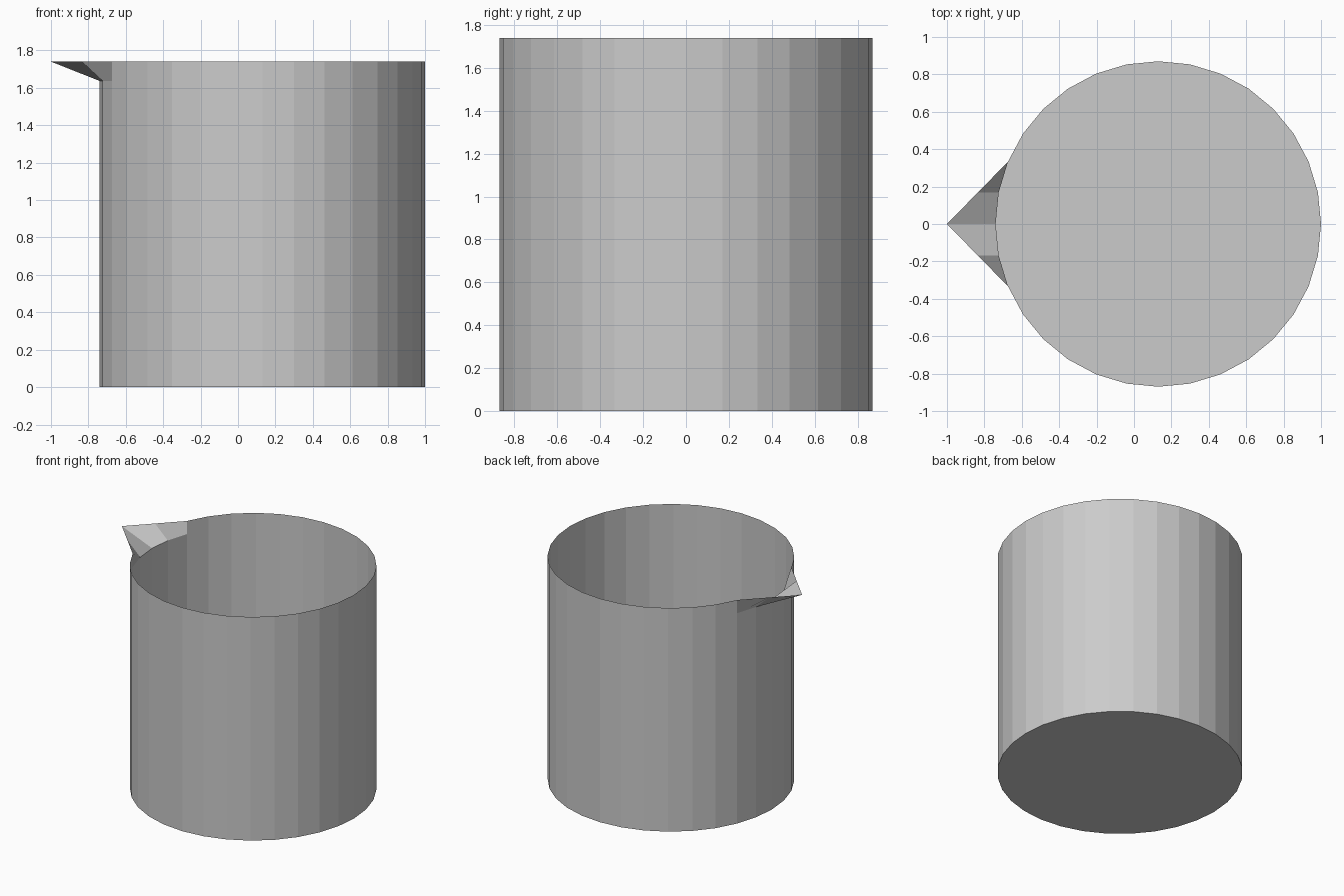
import bpy, bmesh
from math import cos, sin, pi

if "Cube" in bpy.data.objects:
    bpy.data.objects.remove(bpy.data.objects["Cube"])

SIDES, RADIUS, HEIGHT, CX = 32, 0.87, 1.74, 0.13
LIP_Z = 1.637                      # where the pouring lip starts to flare
TIP = SIDES // 2                   # rim vertex at the -x side
FLARE = {TIP - 1: -0.834, TIP: -1.0, TIP + 1: -0.834}   # rim x of the lip


def ring(bm, z, flare={}):
    verts = []
    for i in range(SIDES):
        a = 2 * pi * i / SIDES
        x = flare.get(i, CX + RADIUS * cos(a))
        verts.append(bm.verts.new((x, RADIUS * sin(a), z)))
    return verts


bm = bmesh.new()

# Thin open wall: base, lip line and rim with the pulled-out spout
rings = [ring(bm, 0), ring(bm, LIP_Z), ring(bm, HEIGHT, FLARE)]
for low, high in zip(rings, rings[1:]):
    for i in range(SIDES):
        j = (i + 1) % SIDES
        bm.faces.new((low[i], low[j], high[j], high[i]))

# Closed bottom
bm.faces.new(rings[0][::-1])

mesh = bpy.data.meshes.new("beaker")
bm.to_mesh(mesh)
bm.free()
beaker = bpy.data.objects.new("beaker", mesh)
bpy.context.collection.objects.link(beaker)
